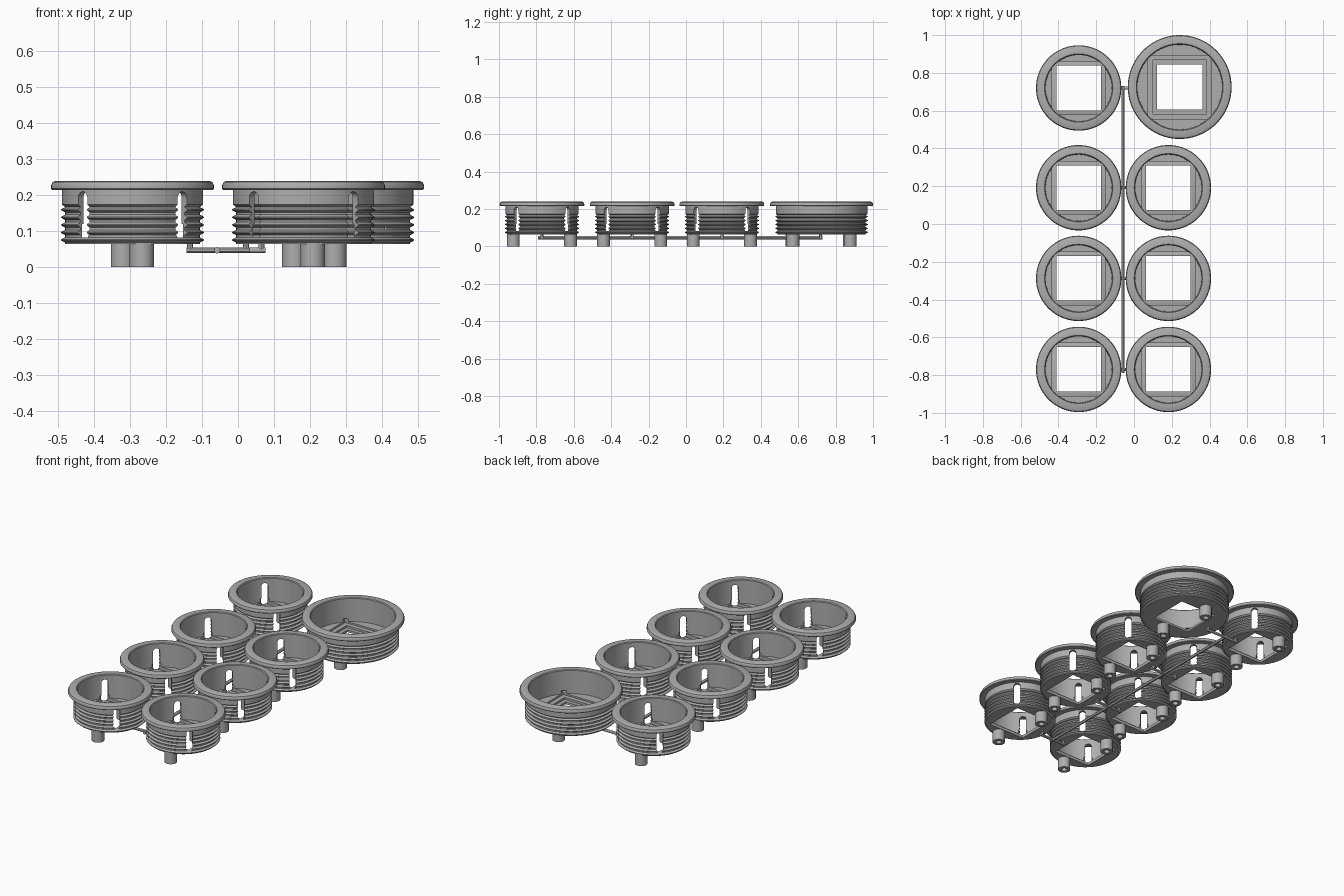
import bpy
import bmesh
from math import cos, sin, pi, radians
from mathutils import Matrix, Vector

cube = bpy.data.objects.get("Cube")
if cube:
    bpy.data.objects.remove(cube, do_unlink=True)

grey = bpy.data.materials.new("plain_grey")
grey.use_nodes = True
GREY = (0.42, 0.42, 0.42, 1)
grey.diffuse_color = GREY
grey.node_tree.nodes["Principled BSDF"].inputs["Base Color"].default_value = GREY


def add_object(name, bm, location=(0, 0, 0)):
    bmesh.ops.recalc_face_normals(bm, faces=bm.faces)
    mesh = bpy.data.meshes.new(name)
    bm.to_mesh(mesh)
    bm.free()
    mesh.materials.append(grey)
    return place(name, mesh, location)


def place(name, mesh, location):
    obj = bpy.data.objects.new(name, mesh)
    obj.location = location
    bpy.context.collection.objects.link(obj)
    return obj


def smooth(obj):
    bpy.ops.object.select_all(action="DESELECT")
    obj.select_set(True)
    bpy.context.view_layer.objects.active = obj
    bpy.ops.object.shade_smooth_by_angle(angle=radians(30))


def revolve(profile, steps):
    """Spin an (r, z) profile that starts and ends on the axis."""
    bm = bmesh.new()
    verts = [bm.verts.new((r, 0, z)) for r, z in profile]
    edges = [bm.edges.new(pair) for pair in zip(verts, verts[1:])]
    bmesh.ops.spin(bm, geom=verts + edges, axis=(0, 0, 1), cent=(0, 0, 0),
                   angle=2 * pi, steps=steps)
    bmesh.ops.remove_doubles(bm, verts=bm.verts, dist=1e-5)
    return bm


def square_cutter(half, low, high):
    bm = bmesh.new()
    bmesh.ops.create_cube(bm, size=1)
    bmesh.ops.transform(bm, verts=bm.verts, matrix=Matrix.Translation(
        (0, 0, (low + high) / 2)) @ Matrix.Diagonal((2 * half, 2 * half, high - low, 1)))
    return add_object("square_cutter", bm)


def slot_cutter(angle, reach, half, low, high):
    """Round-topped slot running diagonally through both walls."""
    bm = bmesh.new()
    outline = [(-half, low), (half, low)]
    outline += [(half * cos(pi * i / 10), high - half + half * sin(pi * i / 10))
                for i in range(11)]
    face = bm.faces.new([bm.verts.new((-reach, y, z)) for y, z in outline])
    side = bmesh.ops.extrude_face_region(bm, geom=[face])["geom"]
    moved = [v for v in side if isinstance(v, bmesh.types.BMVert)]
    bmesh.ops.translate(bm, verts=moved, vec=(2 * reach, 0, 0))
    bmesh.ops.rotate(bm, verts=bm.verts, matrix=Matrix.Rotation(angle, 3, "Z"))
    return add_object("slot_cutter", bm)


def cut(obj, cutters):
    for cutter in cutters:
        cutter.hide_render = True
        mod = obj.modifiers.new("cut", "BOOLEAN")
        mod.operation = "DIFFERENCE"
        mod.solver = "EXACT"
        mod.object = cutter
        bpy.context.view_layer.objects.active = obj
        bpy.ops.object.modifier_apply(modifier=mod.name)
        bpy.data.objects.remove(cutter, do_unlink=True)


BASE, FLOOR, TOP = 0.065, 0.1, 0.24
PITCH, RIDGES = 0.021, 5


def cup_profile(rim):
    body, bore = rim - 0.03, rim - 0.049
    pts = [(0, BASE), (body - 0.009, BASE)]
    # threaded outer wall
    for i in range(RIDGES):
        z = BASE + PITCH * i
        pts += [(body - 0.009, z + 0.003), (body + 0.002, z + 0.009),
                (body + 0.002, z + 0.012), (body - 0.009, z + 0.018)]
    pts += [(body, BASE + PITCH * RIDGES + 0.004), (body, 0.215)]
    # rounded rim
    pts += [(rim - 0.003, 0.215), (rim, 0.218), (rim, 0.228),
            (rim - 0.004, 0.236), (rim - 0.012, TOP)]
    # inner wall and floor
    pts += [(bore + 0.004, TOP), (bore, 0.236), (bore - 0.002, FLOOR), (0, FLOOR)]
    return pts


# Small cup: square opening, one recess step, four corner slots
small = add_object("small_cup", revolve(cup_profile(0.226), 72))
cut(small, [square_cutter(0.14, 0.082, 0.12), square_cutter(0.118, 0.04, 0.12),
            slot_cutter(pi / 4, 0.21, 0.018, 0.088, 0.21),
            slot_cutter(-pi / 4, 0.21, 0.018, 0.088, 0.21)])
smooth(small)

# Large cup: square opening with two recess steps, plain walls
large = add_object("large_cup", revolve(cup_profile(0.275), 80))
cut(large, [square_cutter(0.168, 0.09, 0.12), square_cutter(0.142, 0.078, 0.12),
            square_cutter(0.12, 0.04, 0.12)])
smooth(large)

# Hollow foot post
post = add_object("foot_post", revolve(
    [(0, 0.03), (0.016, 0.03), (0.016, 0), (0.034, 0), (0.034, 0.07), (0, 0.07)], 28))
smooth(post)

# Lay out the cups with two posts each
ROWS = (-0.77, -0.288, 0.192, 0.72)
LEFT, RIGHT, BIG = -0.293, 0.182, 0.242
spots = [(LEFT, y, small) for y in ROWS] + [(RIGHT, y, small) for y in ROWS[:3]]
spots.append((BIG, 0.725, large))
for x, y, cup in spots:
    place(cup.name + "_copy", cup.data, (x, y, 0))
    for side in (1, -1):
        place("foot_post_copy", post.data, (x + side * 0.026, y - side * 0.153, 0))
for original in (small, large, post):
    bpy.data.objects.remove(original, do_unlink=True)


def rod(name, start, end, radius):
    a, b = Vector(start), Vector(end)
    bm = bmesh.new()
    bmesh.ops.create_cone(bm, cap_ends=True, segments=12, radius1=radius,
                          radius2=radius, depth=(b - a).length)
    turn = (b - a).to_track_quat("Z", "Y").to_matrix().to_4x4()
    bmesh.ops.transform(bm, verts=bm.verts,
                        matrix=Matrix.Translation((a + b) / 2) @ turn)
    smooth(add_object(name, bm))


# Connecting runner with a cross bar and two pegs per row
SPINE, BAR_Z = -0.058, 0.047
rod("runner", (SPINE, ROWS[0] - 0.02, BAR_Z), (SPINE, ROWS[-1] + 0.01, BAR_Z), 0.009)
for y in ROWS:
    peg = 0.065 if y == ROWS[-1] else 0.022
    rod("cross_bar", (-0.143, y, BAR_Z), (peg + 0.012, y, BAR_Z), 0.008)
    for x in (-0.133, peg):
        rod("peg", (x, y, BAR_Z), (x, y, BASE + 0.005), 0.008)
